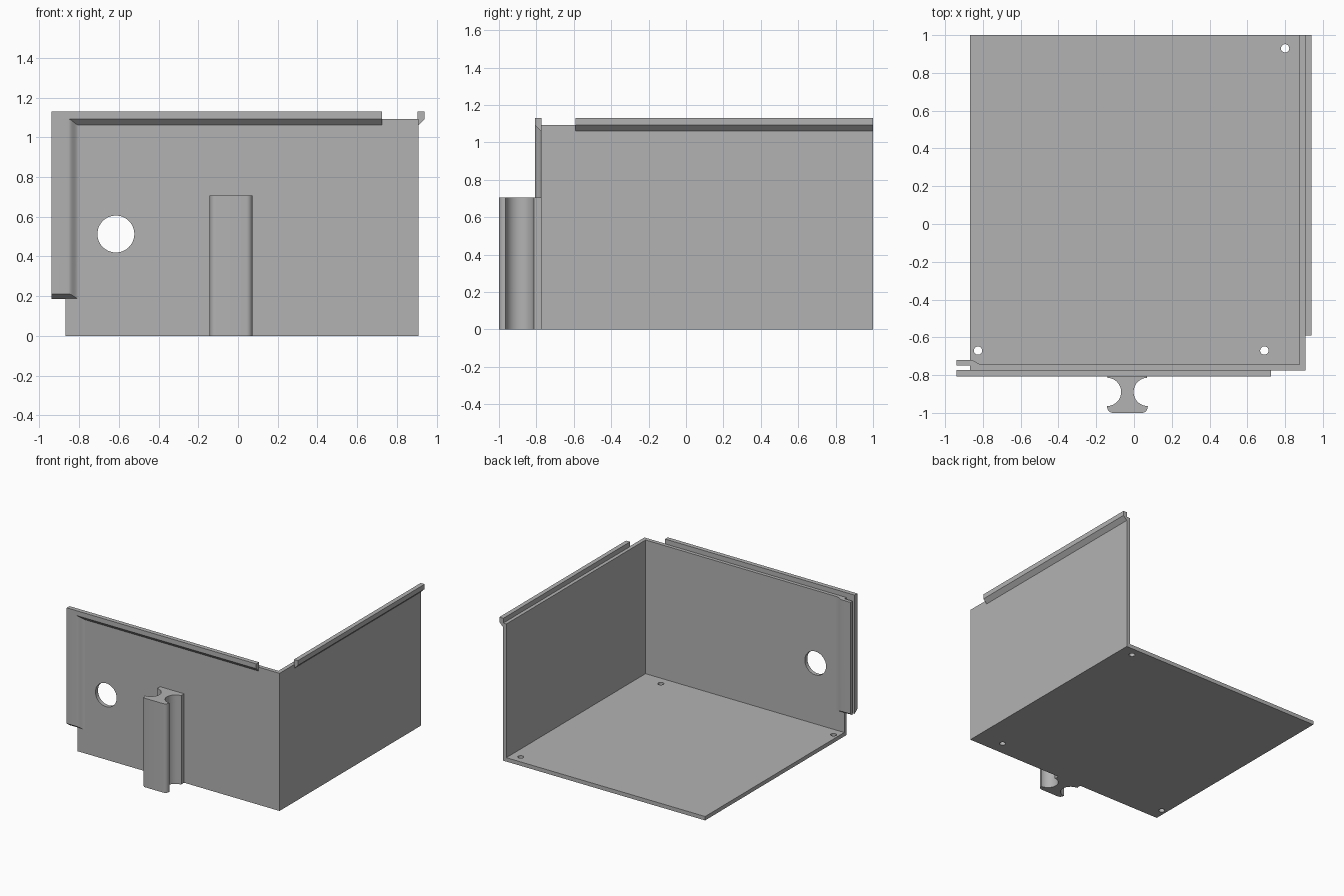
import bpy, bmesh, math

cube = bpy.data.objects.get("Cube")
if cube:
    bpy.data.objects.remove(cube, do_unlink=True)

grey = bpy.data.materials.new("plain_grey")
grey.use_nodes = True
grey.diffuse_color = (0.45, 0.45, 0.45, 1)
grey.node_tree.nodes["Principled BSDF"].inputs["Base Color"].default_value = (0.45, 0.45, 0.45, 1)

# Shared measurements
LEFT, RIGHT, FRONT, BACK = -0.868, 0.908, -0.776, 1.0
WALL, HEIGHT, LIP, TOP = 0.031, 1.092, 0.031, 1.13
INNER = FRONT + WALL


def prism(name, profile, start, end, place):
    """Sweep a flat profile from start to end; place maps (u, v, w) to x, y, z."""
    bm = bmesh.new()
    rings = [[bm.verts.new(place(u, v, w)) for u, v in profile] for w in (start, end)]
    for ring in rings:
        bm.faces.new(ring)
    n = len(profile)
    for i in range(n):
        j = (i + 1) % n
        bm.faces.new((rings[0][i], rings[0][j], rings[1][j], rings[1][i]))
    bmesh.ops.recalc_face_normals(bm, faces=bm.faces)
    mesh = bpy.data.meshes.new(name)
    bm.to_mesh(mesh)
    bm.free()
    mesh.materials.append(grey)
    obj = bpy.data.objects.new(name, mesh)
    bpy.context.collection.objects.link(obj)
    return obj


def upright(u, v, w):
    return (u, v, w)


def rect(x0, x1, y0, y1):
    return [(x0, y0), (x1, y0), (x1, y1), (x0, y1)]


def circle(x, y, r, n=48):
    return [(x + r * math.cos(math.tau * i / n), y + r * math.sin(math.tau * i / n)) for i in range(n)]


def activate(obj):
    bpy.ops.object.select_all(action='DESELECT')
    obj.select_set(True)
    bpy.context.view_layer.objects.active = obj


def carve(obj, cutter):
    cutter.hide_render = True
    mod = obj.modifiers.new("carve", 'BOOLEAN')
    mod.operation, mod.solver, mod.object = 'DIFFERENCE', 'EXACT', cutter
    activate(obj)
    bpy.ops.object.modifier_apply(modifier=mod.name)
    bpy.data.objects.remove(cutter, do_unlink=True)


def smooth(obj):
    activate(obj)
    bpy.ops.object.shade_smooth_by_angle(angle=math.radians(30))


# Corner shell: floor with a front wall and a left wall
shell = prism("corner_shell", rect(LEFT, RIGHT, FRONT, BACK), 0, HEIGHT, upright)
carve(shell, prism("hollow_cutter", rect(-2, RIGHT - WALL, INNER, 2), WALL, 2, upright))

# Screw holes in the floor and cable hole in the front wall
for x, y in ((0.8, 0.93), (0.69, -0.67), (-0.826, -0.67)):
    carve(shell, prism("screw_cutter", circle(x, y, 0.022, 32), -0.1, 0.1, upright))
carve(shell, prism("cable_cutter", circle(-0.615, 0.513, 0.093), -0.9, -0.6,
                   lambda u, v, w: (u, w, v)))
smooth(shell)

# Chamfered lips along the wall tops
lip = [(-0.004, HEIGHT - LIP), (0, HEIGHT - LIP), (LIP, HEIGHT), (LIP, TOP), (-0.004, TOP)]
prism("front_lip", lip, -0.939, 0.725, lambda u, v, w: (w, FRONT - u, v))
prism("left_lip", lip, -0.59, BACK, lambda u, v, w: (RIGHT + u, w, v))


# Pair of flanges forming a vertical slot beside the front wall edge
def flange(name, face, outward, depth, flat_end, root):
    ease = [(flat_end + (root - flat_end) * i / 8,
             depth * (0.5 + 0.5 * math.cos(math.pi * i / 8))) for i in range(9)]
    profile = [(-0.939, -0.003), (-0.939, depth)] + ease + [(root, -0.003)]

    def place(u, v, w):
        foot = 0.187 + max(v, 0) * 0.8
        return (u, face + outward * v, foot if w == 0 else HEIGHT)
    smooth(prism(name, profile, 0, 1, place))


flange("outer_flange", FRONT, -1, LIP, -0.855, -0.8)
flange("inner_flange", INNER, 1, 0.025, -0.868, -0.8)

# Mounting rail with concave sides and a rounded cap
half = [(0.105, FRONT + 0.002), (0.105, -0.814)]
half += [(0.108 - 0.075 * math.sin(a), -0.889 + 0.075 * math.cos(a))
         for a in (math.pi * i / 24 for i in range(25))]
half += [(0.107 - 0.03 * (1 - math.cos(a)), -0.97 - 0.03 * math.sin(a))
         for a in (math.pi * i / 12 for i in range(7))]
middle = -0.035
outline = [(middle + x, y) for x, y in half] + [(middle - x, y) for x, y in reversed(half)]
smooth(prism("mounting_rail", outline, 0, 0.706, upright))
